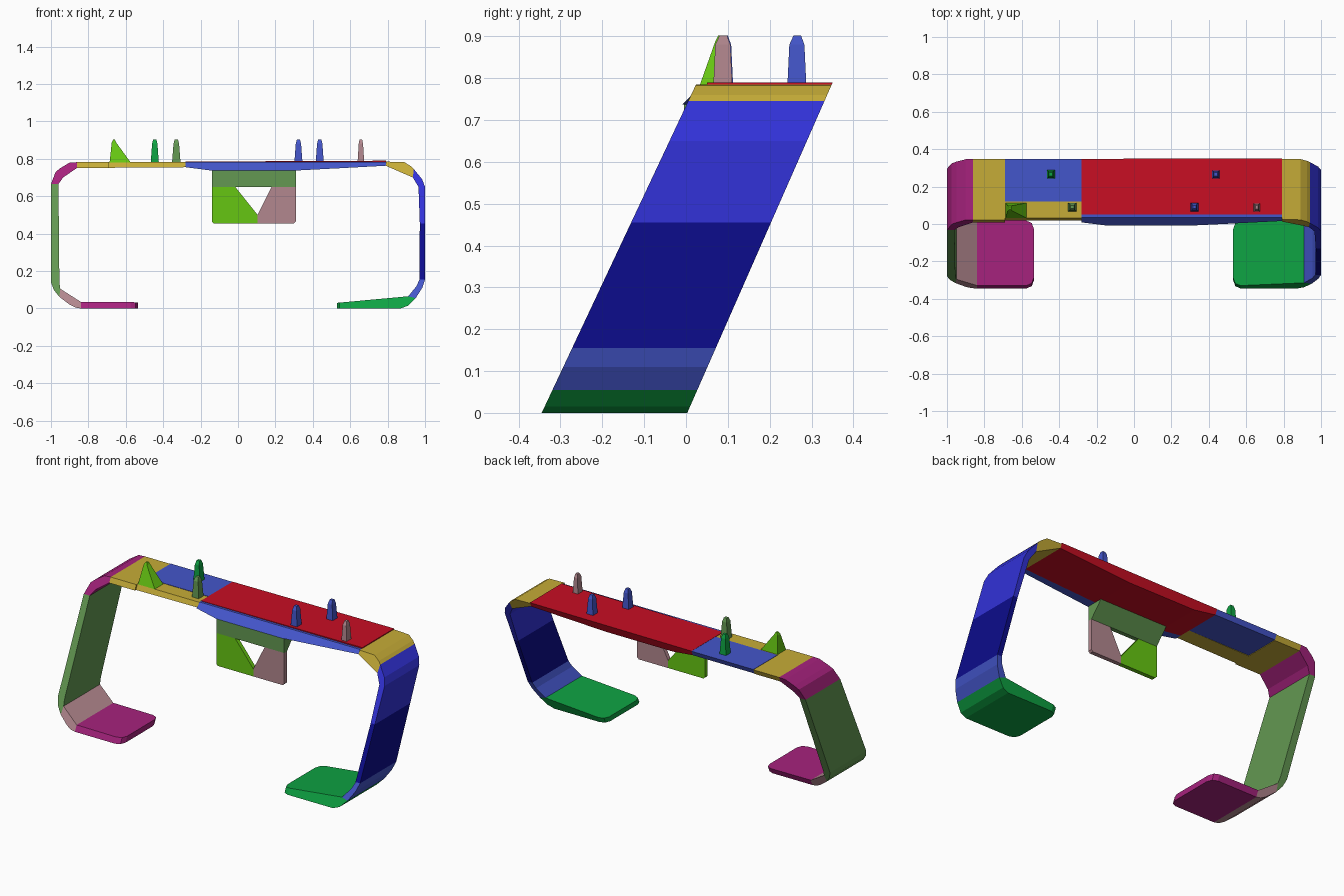
import bpy, bmesh

cube = bpy.data.objects.get("Cube")
if cube:
    bpy.data.objects.remove(cube, do_unlink=True)


def material(name, rgb):
    lin = [((c / 255 + 0.055) / 1.055) ** 2.4 if c > 10 else c / 3295 for c in rgb]
    m = bpy.data.materials.new(name)
    m.use_nodes = True
    m.diffuse_color = (*lin, 1)
    m.node_tree.nodes["Principled BSDF"].inputs["Base Color"].default_value = (*lin, 1)
    return m


MAT = {n: material(n, c) for n, c in {
    "yellow": (198, 172, 55), "red": (200, 14, 35), "mid_blue": (68, 86, 203),
    "blue": (50, 50, 216), "navy": (12, 12, 140), "green": (14, 163, 67),
    "magenta": (166, 34, 125), "sage": (99, 152, 82), "pink": (178, 135, 142),
    "lime": (102, 198, 18)}.items()}


# Front and back limits of the leaning band at height z
def lean_front(z):
    return -0.345 + 0.47 * z


def lean_back(z):
    return 0.003 + 0.44 * z


def finish(name, bm, mat):
    bmesh.ops.recalc_face_normals(bm, faces=bm.faces)
    me = bpy.data.meshes.new(name)
    bm.to_mesh(me)
    bm.free()
    me.materials.append(MAT[mat])
    ob = bpy.data.objects.new(name, me)
    bpy.context.collection.objects.link(ob)


def band(name, mat, profile, front=lean_front, back=lean_back, round_x=None, radius=0.04):
    """Extrude an x-z profile in y; optionally cut the upright corners at x = round_x."""
    bm = bmesh.new()
    f = [bm.verts.new((x, front(z), z)) for x, z in profile]
    b = [bm.verts.new((x, back(z), z)) for x, z in profile]
    n = len(profile)
    bm.faces.new(f)
    bm.faces.new(b[::-1])
    for i in range(n):
        j = (i + 1) % n
        bm.faces.new((f[i], b[i], b[j], f[j]))
    if round_x is not None:
        ends = [e for e in bm.edges
                if all(abs(v.co.x - round_x) < 1e-4 for v in e.verts)
                and abs(e.verts[0].co.z - e.verts[1].co.z) > 0.01]
        bmesh.ops.bevel(bm, geom=ends, offset=radius, segments=2, profile=0.5,
                        affect='EDGES')
    finish(name, bm, mat)


def at(y):
    return lambda z: y


# Left leg, from foot to shoulder
band("left_foot", "green", [(0.53, 0), (0.87, 0), (0.91, 0.015), (0.95, 0.055),
                            (0.91, 0.065), (0.53, 0.03)], round_x=0.53)
band("left_ankle", "mid_blue", [(0.91, 0.065), (0.95, 0.055), (0.985, 0.11),
                                (1.0, 0.155), (0.97, 0.155), (0.955, 0.12)])
band("left_shin", "navy", [(0.97, 0.155), (1.0, 0.155), (1.0, 0.455), (0.972, 0.455)])
band("left_thigh", "blue", [(0.972, 0.455), (1.0, 0.455), (1.0, 0.65), (0.985, 0.69),
                            (0.94, 0.745), (0.935, 0.70), (0.965, 0.65)])
band("left_shoulder", "yellow", [(0.935, 0.70), (0.94, 0.745), (0.925, 0.76),
                                 (0.89, 0.782), (0.79, 0.785), (0.79, 0.763)])

# Right leg
band("right_foot", "magenta", [(-0.535, 0), (-0.84, 0), (-0.84, 0.035),
                               (-0.535, 0.033)], round_x=-0.535)
band("right_ankle", "pink", [(-0.84, 0), (-0.87, 0.005), (-0.90, 0.02), (-0.955, 0.062),
                             (-0.95, 0.105), (-0.84, 0.035)])
band("right_leg", "sage", [(-0.95, 0.105), (-0.955, 0.062), (-0.985, 0.10), (-1.0, 0.14),
                           (-1.0, 0.665), (-0.96, 0.665), (-0.955, 0.14)])
band("right_shoulder", "magenta", [(-0.96, 0.665), (-1.0, 0.665), (-0.975, 0.73),
                                   (-0.95, 0.75), (-0.90, 0.78), (-0.86, 0.782),
                                   (-0.86, 0.752), (-0.935, 0.70)])

# Top deck
sag = [(0.79, 0.763), (0.55, 0.75), (0.30, 0.737), (-0.14, 0.737), (-0.28, 0.755)]
band("main_deck", "red", [(-0.28, 0.785), (0.79, 0.79)] + sag, front=at(0.05))
band("deck_front_rail", "mid_blue", [(-0.28, 0.783), (0.79, 0.783)] + sag,
     front=lambda z: 0.035 - 0.95 * (0.783 - z), back=at(0.05))
band("rear_panel", "mid_blue", [(-0.69, 0.755), (-0.28, 0.755), (-0.28, 0.784),
                                (-0.69, 0.784)], front=at(0.12))
band("front_strip", "yellow", [(-0.69, 0.752), (-0.28, 0.755), (-0.28, 0.782),
                               (-0.69, 0.782)], front=lambda z: lean_front(z) + 0.01,
     back=at(0.12))
band("end_panel", "yellow", [(-0.86, 0.752), (-0.69, 0.752), (-0.69, 0.782),
                             (-0.86, 0.782)])

# Hanging bracket with a triangular opening
band("bracket_top", "sage", [(-0.14, 0.65), (0.31, 0.65), (0.31, 0.738), (-0.14, 0.738)],
     front=at(-0.005), back=lambda z: 0.02 + 0.9 * (z - 0.65))
band("bracket_right_half", "lime", [(-0.14, 0.465), (-0.13, 0.455), (0.105, 0.455),
                                    (0.105, 0.50), (-0.015, 0.65), (-0.14, 0.65)],
     front=at(-0.005), back=at(0.02))
band("bracket_left_half", "pink", [(0.105, 0.455), (0.30, 0.455), (0.31, 0.465),
                                   (0.31, 0.65), (0.18, 0.65), (0.105, 0.50)],
     front=at(-0.005), back=at(0.02))


def peg(name, mat, rings):
    """Stack rectangular rings given as (x0, x1, y0, y1, z)."""
    bm = bmesh.new()
    loops = [[bm.verts.new((x, y, z)) for x, y in ((a, c), (b, c), (b, d), (a, d))]
             for a, b, c, d, z in rings]
    bm.faces.new(loops[0])
    bm.faces.new(loops[-1])
    for lo, hi in zip(loops, loops[1:]):
        for i in range(4):
            j = (i + 1) % 4
            bm.faces.new((lo[i], lo[j], hi[j], hi[i]))
    finish(name, bm, mat)


# Small pegs on the deck
for name, mat, x, y, w in (("rear_right_peg", "green", -0.445, 0.265, 0.022),
                           ("front_right_peg", "sage", -0.33, 0.09, 0.023),
                           ("front_left_peg", "mid_blue", 0.323, 0.09, 0.022),
                           ("rear_left_peg", "mid_blue", 0.437, 0.265, 0.022),
                           ("outer_left_peg", "pink", 0.657, 0.088, 0.018)):
    peg(name, mat, [(x - w, x + w, y - 0.023, y + 0.023, 0.775),
                    (x - w * 0.65, x + w * 0.65, y - 0.018, y + 0.018, 0.88),
                    (x - w * 0.4, x + w * 0.4, y - 0.008, y + 0.01, 0.902)])
peg("fin_peg", "lime", [(-0.687, -0.57, 0.03, 0.113, 0.775),
                        (-0.675, -0.652, 0.07, 0.098, 0.888),
                        (-0.668, -0.658, 0.077, 0.092, 0.902)])
